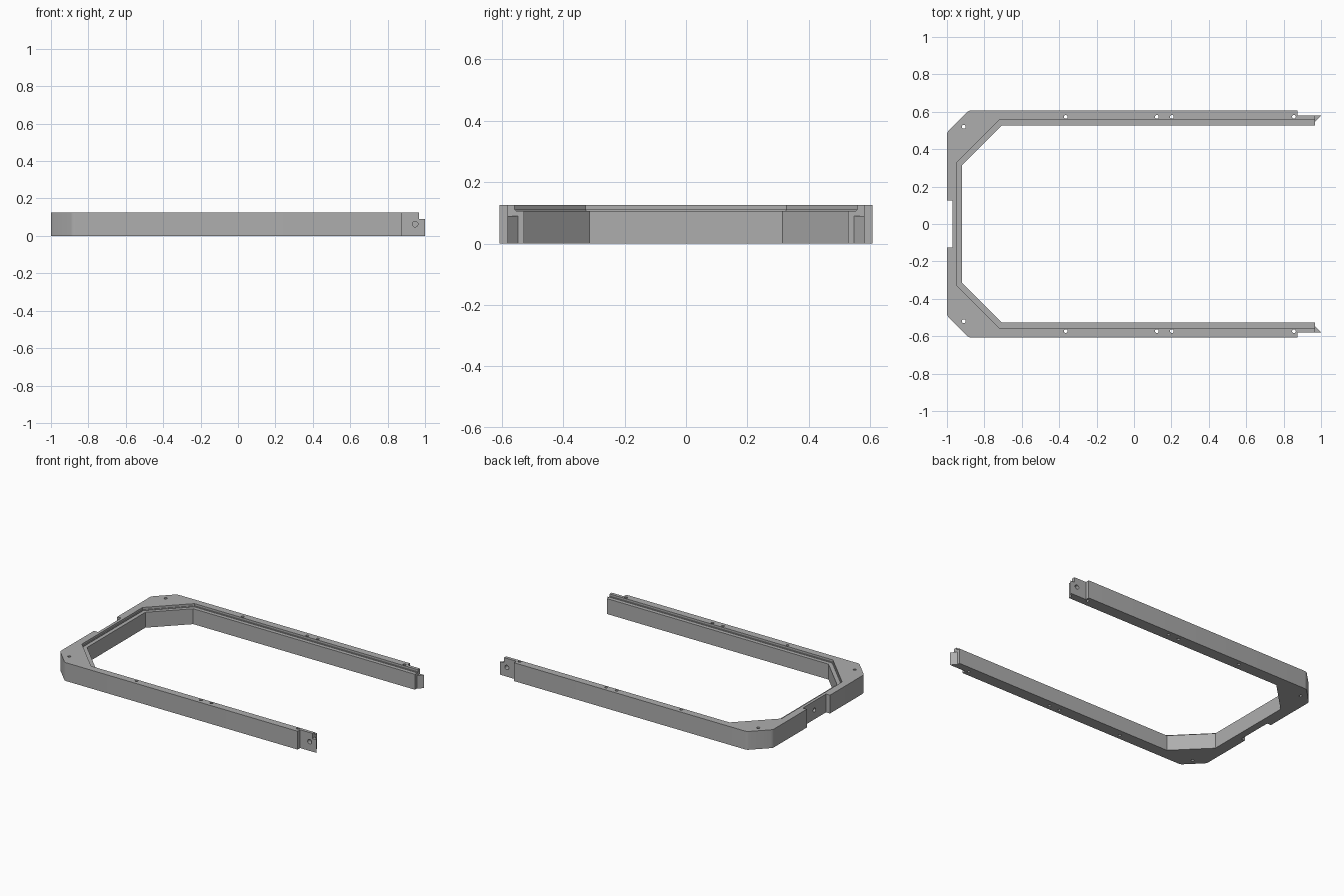
import bpy, bmesh, math
from mathutils import Matrix

cube = bpy.data.objects.get("Cube")
if cube:
    bpy.data.objects.remove(cube, do_unlink=True)

HEIGHT = 0.125

grey = bpy.data.materials.new("plain grey")
grey.use_nodes = True
colour = (0.42, 0.42, 0.42, 1)
grey.diffuse_color = colour
grey.node_tree.nodes["Principled BSDF"].inputs["Base Color"].default_value = colour


def finish(name, bm):
    bmesh.ops.recalc_face_normals(bm, faces=bm.faces)
    mesh = bpy.data.meshes.new(name)
    bm.to_mesh(mesh)
    bm.free()
    mesh.materials.append(grey)
    obj = bpy.data.objects.new(name, mesh)
    bpy.context.collection.objects.link(obj)
    return obj


def prism(name, half, z0, z1):
    """Extrude an outline given for +y and mirrored to -y."""
    outline = half + [(x, -y) for x, y in reversed(half)]
    bm = bmesh.new()
    face = bm.faces.new([bm.verts.new((x, y, z0)) for x, y in outline])
    top = bmesh.ops.extrude_face_region(bm, geom=[face])["geom"]
    bmesh.ops.translate(bm, vec=(0, 0, z1 - z0),
                        verts=[v for v in top if isinstance(v, bmesh.types.BMVert)])
    return finish(name, bm)


def drill(name, centre, radius, depth, axis="Z"):
    bm = bmesh.new()
    turn = {"X": Matrix.Rotation(math.pi / 2, 4, "Y"),
            "Y": Matrix.Rotation(math.pi / 2, 4, "X"),
            "Z": Matrix.Identity(4)}[axis]
    bmesh.ops.create_cone(bm, cap_ends=True, segments=20, radius1=radius, radius2=radius,
                          depth=depth, matrix=Matrix.Translation(centre) @ turn)
    return finish(name, bm)


# U-shaped frame with chamfered corners, rear notch and pointed tongues
frame = prism("frame", [
    (-0.97, 0.125), (-1, 0.125), (-1, 0.48), (-0.997, 0.491), (-0.99, 0.501),
    (-0.893, 0.598), (-0.883, 0.605), (-0.87, 0.607), (0.875, 0.607), (0.875, 0.58),
    (1, 0.58), (0.967, 0.547), (0.967, 0.527), (-0.707, 0.527), (-0.92, 0.314),
], 0, HEIGHT)

# Stepped rebate along the inner top edge, and lowered tongue tips
cutters = [
    prism("upper_step_cutter", [(-0.95, 0.327), (-0.719, 0.558), (1.1, 0.558)], 0.11, 0.2),
    prism("lower_step_cutter", [(-0.945, 0.325), (-0.717, 0.553), (1.1, 0.553)], 0.105, 0.2),
    prism("tip_cutter", [(0.967, 0.7), (1.1, 0.7)], 0.089, 0.2),
    drill("rear_hole_cutter", (-0.97, 0, 0.063), 0.014, 0.06, "X"),
]

# Screw holes down through the frame and blind holes in the tongues
for side in (-1, 1):
    for x, y in ((-0.91, 0.52), (-0.365, 0.573), (0.122, 0.573), (0.202, 0.573), (0.855, 0.573)):
        cutters.append(drill("screw_hole_cutter", (x, side * y, 0.06), 0.01, 0.3))
    cutters.append(drill("tongue_hole_cutter", (0.947, side * 0.58, 0.063), 0.015, 0.06, "Y"))

bpy.context.view_layer.objects.active = frame
for cutter in cutters:
    cutter.hide_render = True
    cut = frame.modifiers.new(cutter.name, "BOOLEAN")
    cut.operation = "DIFFERENCE"
    cut.solver = "EXACT"
    cut.object = cutter
    bpy.ops.object.modifier_apply(modifier=cut.name)
    bpy.data.objects.remove(cutter, do_unlink=True)

# Smooth the hole walls and rounded corners only
bpy.ops.object.select_all(action="DESELECT")
frame.select_set(True)
bpy.ops.object.shade_smooth_by_angle(angle=math.radians(30))
